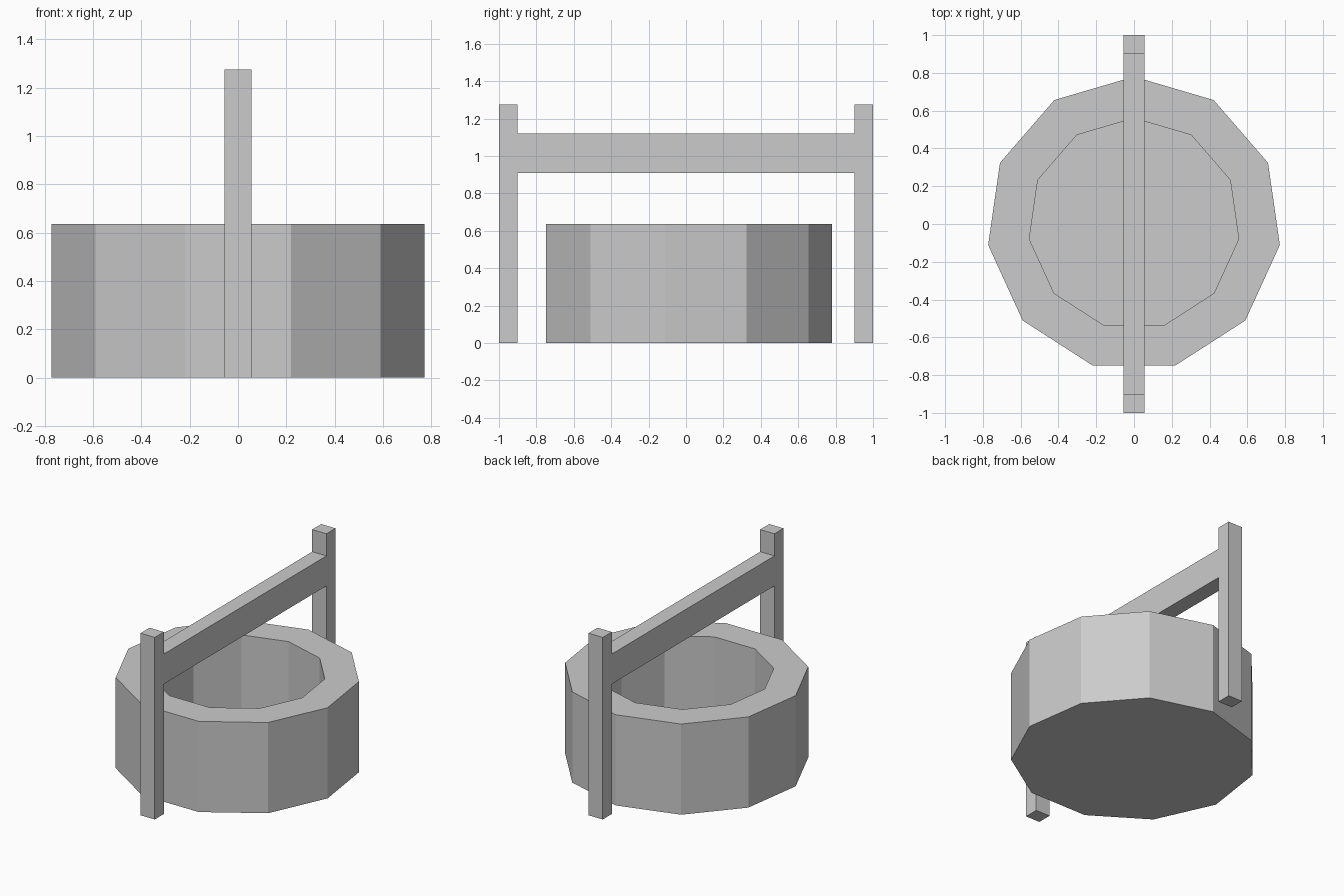
import bpy, bmesh
from math import sin, cos, tau

if "Cube" in bpy.data.objects:
    bpy.data.objects.remove(bpy.data.objects["Cube"])

SIDES = 11
R_OUT, R_IN = 0.78, 0.56
HEIGHT, FLOOR = 0.635, 0.05


def finish(name, bm):
    bmesh.ops.recalc_face_normals(bm, faces=bm.faces[:])
    mesh = bpy.data.meshes.new(name)
    bm.to_mesh(mesh)
    bm.free()
    obj = bpy.data.objects.new(name, mesh)
    bpy.context.collection.objects.link(obj)
    return obj


# Well basin: stacked rings, outside bottom -> rim -> inside floor
bm = bmesh.new()
rings = []
for r, z in [(R_OUT, 0), (R_OUT, HEIGHT), (R_IN, HEIGHT), (R_IN, FLOOR)]:
    rings.append([bm.verts.new((r * sin(tau * i / SIDES), r * cos(tau * i / SIDES), z))
                  for i in range(SIDES)])
for a, b in zip(rings, rings[1:]):
    for i in range(SIDES):
        j = (i + 1) % SIDES
        bm.faces.new((a[i], a[j], b[j], b[i]))
bm.faces.new(rings[0])
bm.faces.new(rings[-1])
finish("well_basin", bm)

# Support frame: two posts and crossbeam as one H-shaped profile (y, z)
half = [(0.90, 0.91), (0.90, 0), (1.0, 0), (1.0, 1.275), (0.90, 1.275), (0.90, 1.12)]
profile = half + [(-y, z) for y, z in reversed(half)]
bm = bmesh.new()
face = bm.faces.new([bm.verts.new((-0.055, y, z)) for y, z in profile])
ext = bmesh.ops.extrude_face_region(bm, geom=[face])
new_verts = [g for g in ext["geom"] if isinstance(g, bmesh.types.BMVert)]
bmesh.ops.translate(bm, verts=new_verts, vec=(0.11, 0, 0))
finish("post_and_beam_frame", bm)
